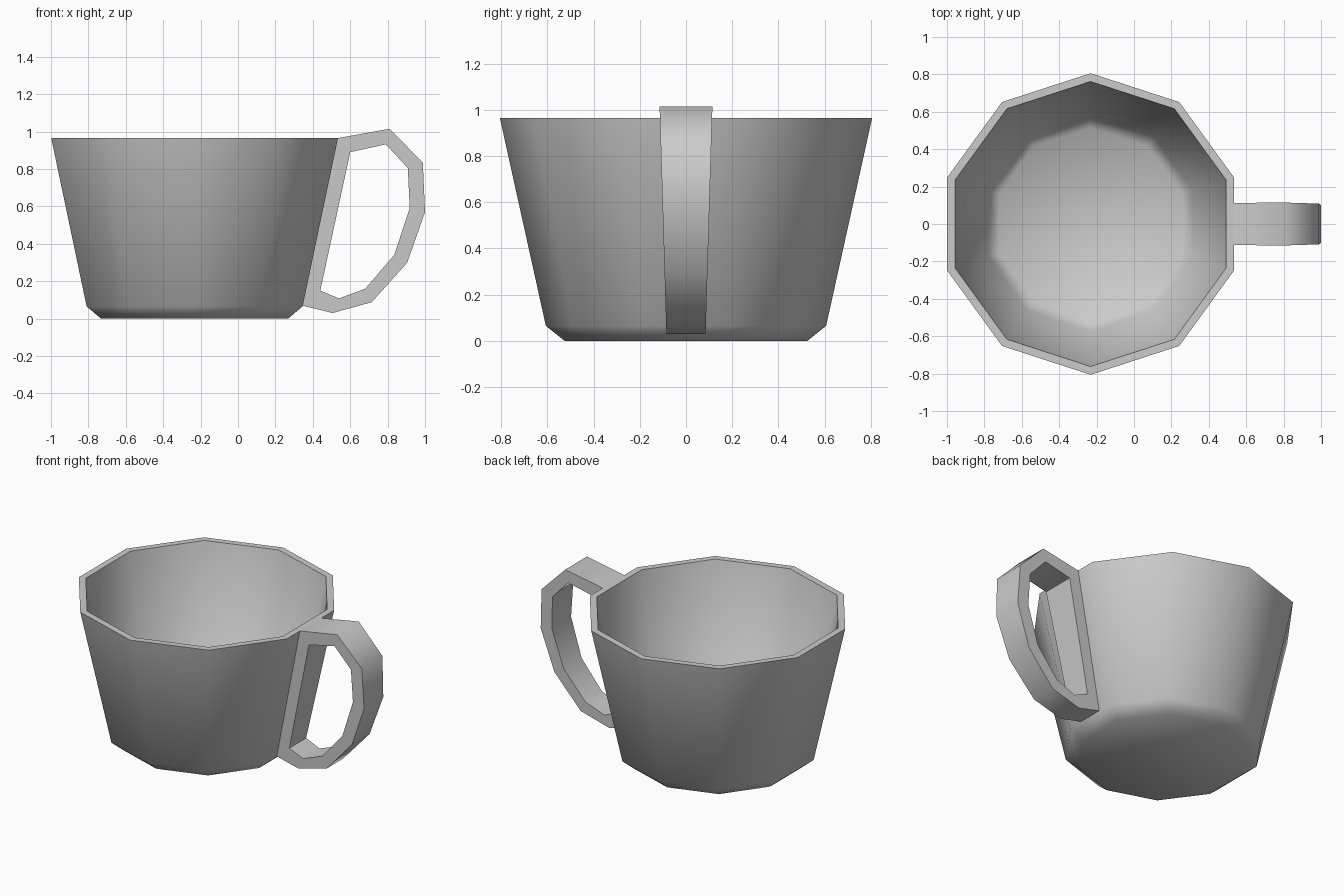
import bpy, bmesh, math

if "Cube" in bpy.data.objects:
    bpy.data.objects.remove(bpy.data.objects["Cube"])


def finish(bm, name):
    bmesh.ops.recalc_face_normals(bm, faces=bm.faces)
    mesh = bpy.data.meshes.new(name)
    bm.to_mesh(mesh)
    bm.free()
    ob = bpy.data.objects.new(name, mesh)
    bpy.context.collection.objects.link(ob)
    bpy.ops.object.select_all(action='DESELECT')
    ob.select_set(True)
    bpy.context.view_layer.objects.active = ob
    bpy.ops.object.shade_smooth_by_angle(angle=math.radians(60))
    return ob


def bridge(bm, a, b):
    n = len(a)
    for i in range(n):
        j = (i + 1) % n
        bm.faces.new((a[i], a[j], b[j], b[i]))


# Cup body: ten-sided shell from outer base, over the rim, to inner floor
CENTRE_X, SIDES = -0.232, 10
profile = [(0.526, 0.0), (0.607, 0.065), (0.806, 0.965),
           (0.762, 0.965), (0.575, 0.10), (0.515, 0.05)]
bm = bmesh.new()
rings = []
for r, z in profile:
    angles = [math.radians(18) + math.tau * i / SIDES for i in range(SIDES)]
    rings.append([bm.verts.new((CENTRE_X + r * math.cos(a), r * math.sin(a), z))
                  for a in angles])
for a, b in zip(rings, rings[1:]):
    bridge(bm, a, b)
bm.faces.new(rings[0])
bm.faces.new(rings[-1])
finish(bm, "cup_body")

# Handle: closed loop frame, narrowing in width towards the bottom
outer = [(0.534, 0.965), (0.81, 1.015), (0.988, 0.835), (1.0, 0.57),
         (0.905, 0.30), (0.715, 0.088), (0.505, 0.03), (0.344, 0.07)]
inner = [(0.60, 0.89), (0.79, 0.932), (0.908, 0.805), (0.918, 0.59),
         (0.835, 0.34), (0.68, 0.16), (0.54, 0.108), (0.44, 0.15)]
bm = bmesh.new()


def loop(points, side):
    return [bm.verts.new((x, side * (0.084 + 0.03 * z), z)) for x, z in points]


loops = [loop(outer, -1), loop(outer, 1), loop(inner, 1), loop(inner, -1)]
for k in range(4):
    bridge(bm, loops[k], loops[(k + 1) % 4])
finish(bm, "handle")
